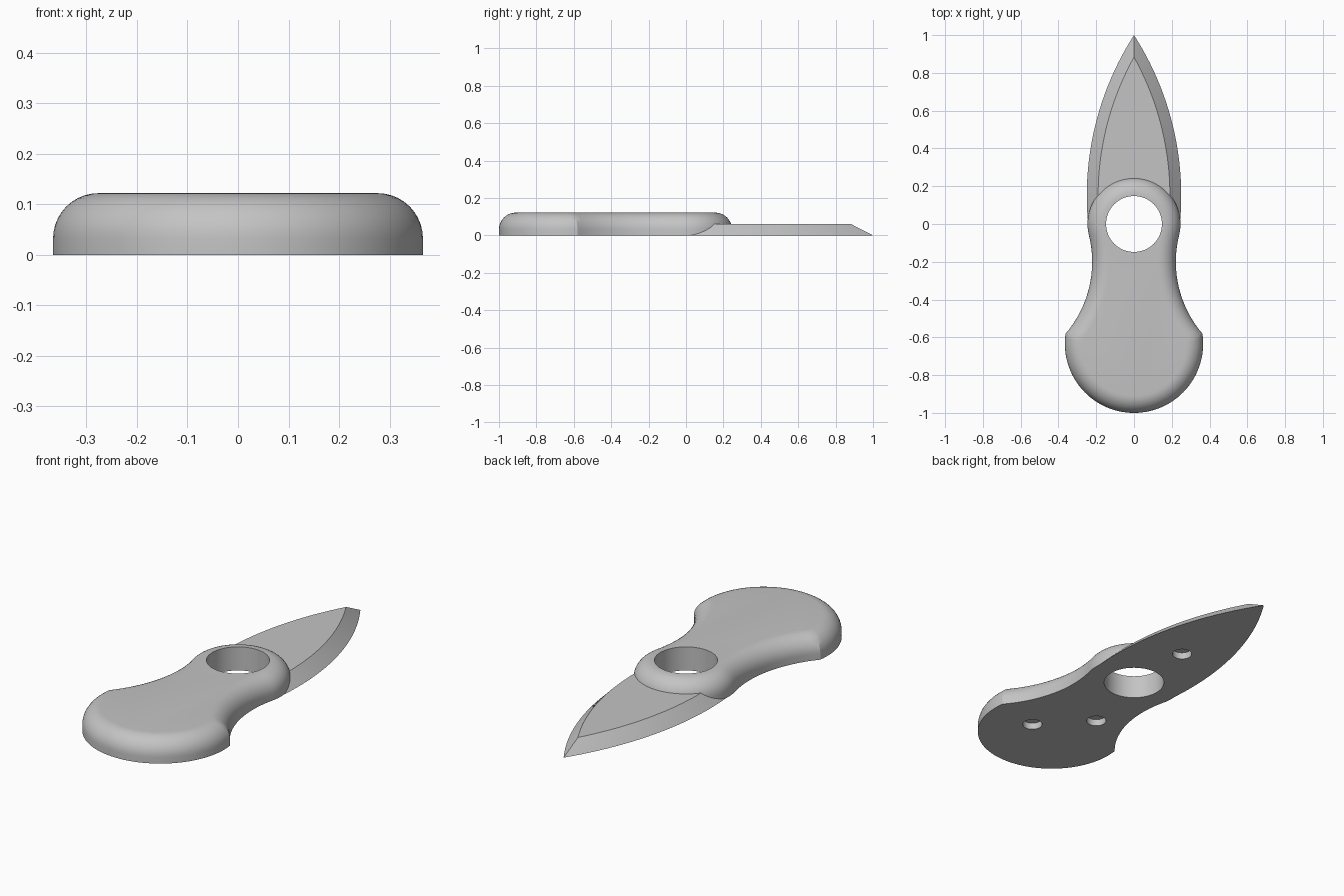
import bpy
import bmesh
from math import pi, sin, cos, acos, asin, atan2, hypot, tau

cube = bpy.data.objects.get("Cube")
if cube:
    bpy.data.objects.remove(cube)

grey = bpy.data.materials.new("plain grey")
grey.use_nodes = True
grey.diffuse_color = (0.55, 0.55, 0.55, 1)
grey.node_tree.nodes["Principled BSDF"].inputs["Base Color"].default_value = grey.diffuse_color


def arc(centre, radius, start, end, steps):
    angles = [start + (end - start) * i / steps for i in range(steps + 1)]
    return [(centre[0] + radius * cos(a), centre[1] + radius * sin(a)) for a in angles]


def mirrored(half):
    return half + [(-x, y) for x, y in reversed(half) if abs(x) > 1e-6]


def loft(name, rings):
    """Solid through matching closed outlines, each given as (points, height)."""
    bm = bmesh.new()
    loops = [[bm.verts.new((x, y, z)) for x, y in pts] for pts, z in rings]
    n = len(loops[0])
    for low, high in zip(loops, loops[1:]):
        for i in range(n):
            j = (i + 1) % n
            bm.faces.new((low[i], low[j], high[j], high[i]))
    bm.faces.new(loops[0])
    bm.faces.new(loops[-1])
    bmesh.ops.recalc_face_normals(bm, faces=bm.faces)
    mesh = bpy.data.meshes.new(name)
    bm.to_mesh(mesh)
    bm.free()
    mesh.materials.append(grey)
    obj = bpy.data.objects.new(name, mesh)
    bpy.context.collection.objects.link(obj)
    return obj


def drill(obj, x, y, radius, top):
    """Cut a round hole upwards from below the base to the given height."""
    circle = arc((x, y), radius, 0, tau, 64)[:-1]
    cutter = loft("hole_cutter", [(circle, -0.1), (circle, top)])
    cutter.hide_render = True
    mod = obj.modifiers.new("hole", 'BOOLEAN')
    mod.operation = 'DIFFERENCE'
    mod.solver = 'EXACT'
    mod.object = cutter
    bpy.context.view_layer.objects.active = obj
    bpy.ops.object.modifier_apply(modifier=mod.name)
    bpy.data.objects.remove(cutter)


# Handle outline: round head, tangent hollow waist, round butt
HEAD_R = 0.246
WAIST = (0.807, -0.2)
WAIST_R = hypot(*WAIST) - HEAD_R
BUTT = (0, -0.634)
BUTT_R = 0.366


def handle_outline(inset):
    waist_r, butt_r = WAIST_R + inset, BUTT_R - inset
    join = atan2(WAIST[1], WAIST[0])
    dx, dy = WAIST[0], WAIST[1] - BUTT[1]
    gap = hypot(dx, dy)
    along = (gap ** 2 + butt_r ** 2 - waist_r ** 2) / (2 * gap)
    corner = atan2(dy, dx) - acos(along / butt_r)
    cx, cy = butt_r * cos(corner), BUTT[1] + butt_r * sin(corner)
    waist_end = atan2(cy - WAIST[1], cx - WAIST[0]) % tau
    half = arc((0, 0), HEAD_R - inset, pi / 2, join, 24)
    half += arc(WAIST, waist_r, pi + join, waist_end, 18)[1:-1]
    half += arc(BUTT, butt_r, corner, -pi / 2, 28)
    return mirrored(half)


# Handle with a rounded upper edge
FILLET = 0.09
HEIGHT = 0.122
rings = [(handle_outline(0), 0)]
for i in range(11):
    t = pi / 2 * i / 10
    rings.append((handle_outline(FILLET * (1 - cos(t))), HEIGHT - FILLET * (1 - sin(t))))
handle = loft("handle", rings)

# Pointed blade with bevelled edges
BLADE_R = 1.57
BLADE_C = (0.25 - BLADE_R, 0.15)


def blade_outline(inset):
    r = BLADE_R - inset
    return mirrored(arc(BLADE_C, r, acos(-BLADE_C[0] / r), asin(-BLADE_C[1] / r), 32))


blade = loft("blade", [(blade_outline(0), 0), (blade_outline(0.06), 0.06)])

# Finger hole through both parts, and shallow sockets in the underside
for part in (handle, blade):
    drill(part, 0, 0, 0.148, 0.3)
for part, x, y in ((blade, 0, 0.37), (handle, -0.1, -0.41), (handle, 0.12, -0.64)):
    drill(part, x, y, 0.048, 0.035)

# Smooth shading with crisp edges kept
for part in (handle, blade):
    bpy.ops.object.select_all(action='DESELECT')
    part.select_set(True)
    bpy.context.view_layer.objects.active = part
    bpy.ops.object.shade_smooth_by_angle(angle=pi / 7)
